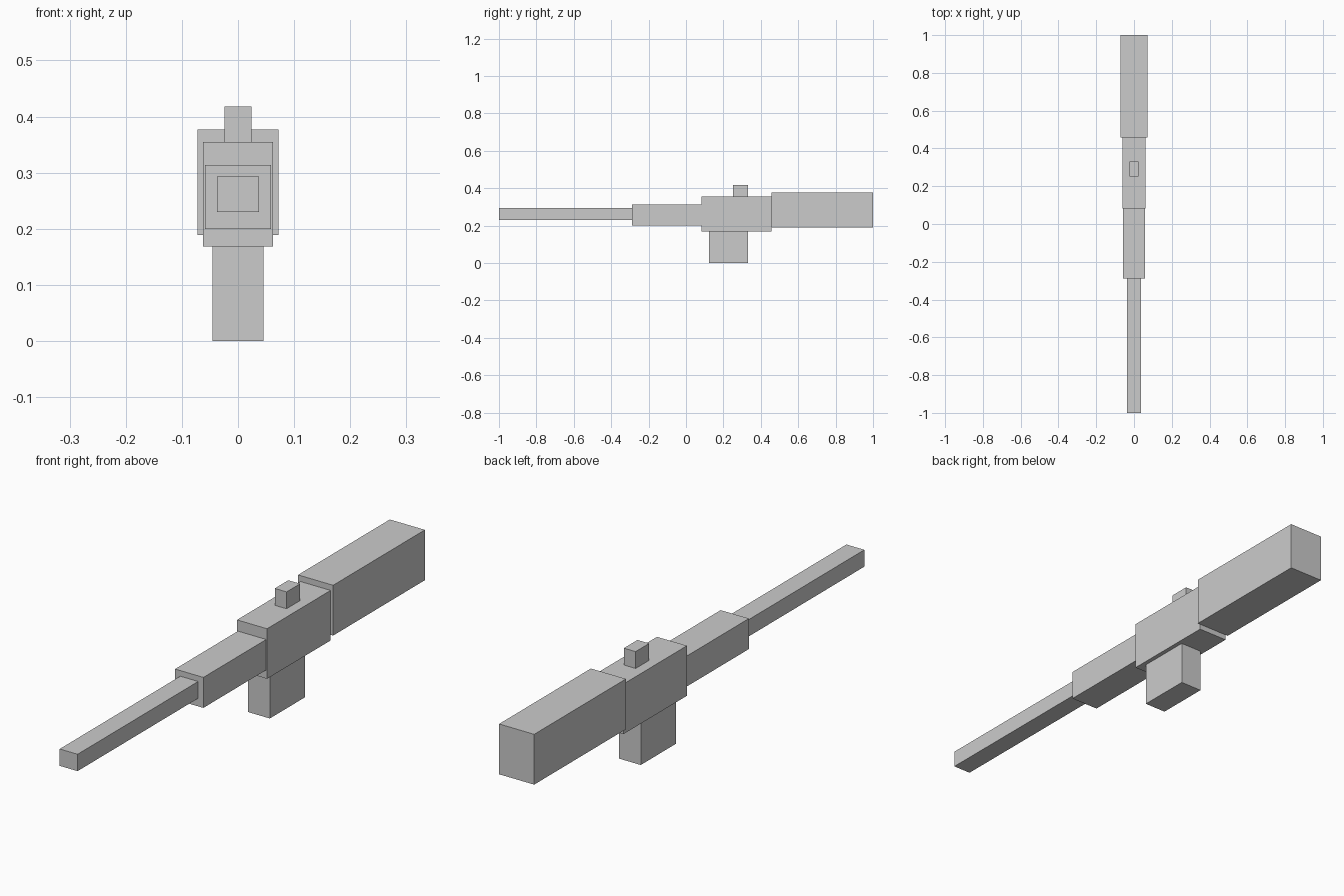
import bpy
from mathutils import Vector

if "Cube" in bpy.data.objects:
    bpy.data.objects.remove(bpy.data.objects["Cube"])


def box(name, half_width, y0, y1, z0, z1):
    """Flat-faced box centred on x = 0."""
    bpy.ops.mesh.primitive_cube_add(size=1)
    ob = bpy.context.object
    ob.name = ob.data.name = name
    size = Vector((2 * half_width, y1 - y0, z1 - z0))
    centre = Vector((0, (y0 + y1) / 2, (z0 + z1) / 2))
    for v in ob.data.vertices:
        v.co = v.co * size
    ob.location = centre
    return ob


# Body sections, front to back
box("barrel", 0.037, -1.0, -0.288, 0.230, 0.293)
box("handguard", 0.0585, -0.288, 0.083, 0.200, 0.314)
box("receiver", 0.062, 0.083, 0.458, 0.168, 0.355)
box("stock", 0.0725, 0.458, 1.0, 0.189, 0.377)

# Parts above and below the receiver
box("sight", 0.0243, 0.252, 0.332, 0.355, 0.418)
box("magazine", 0.0455, 0.123, 0.332, 0.0, 0.168)
